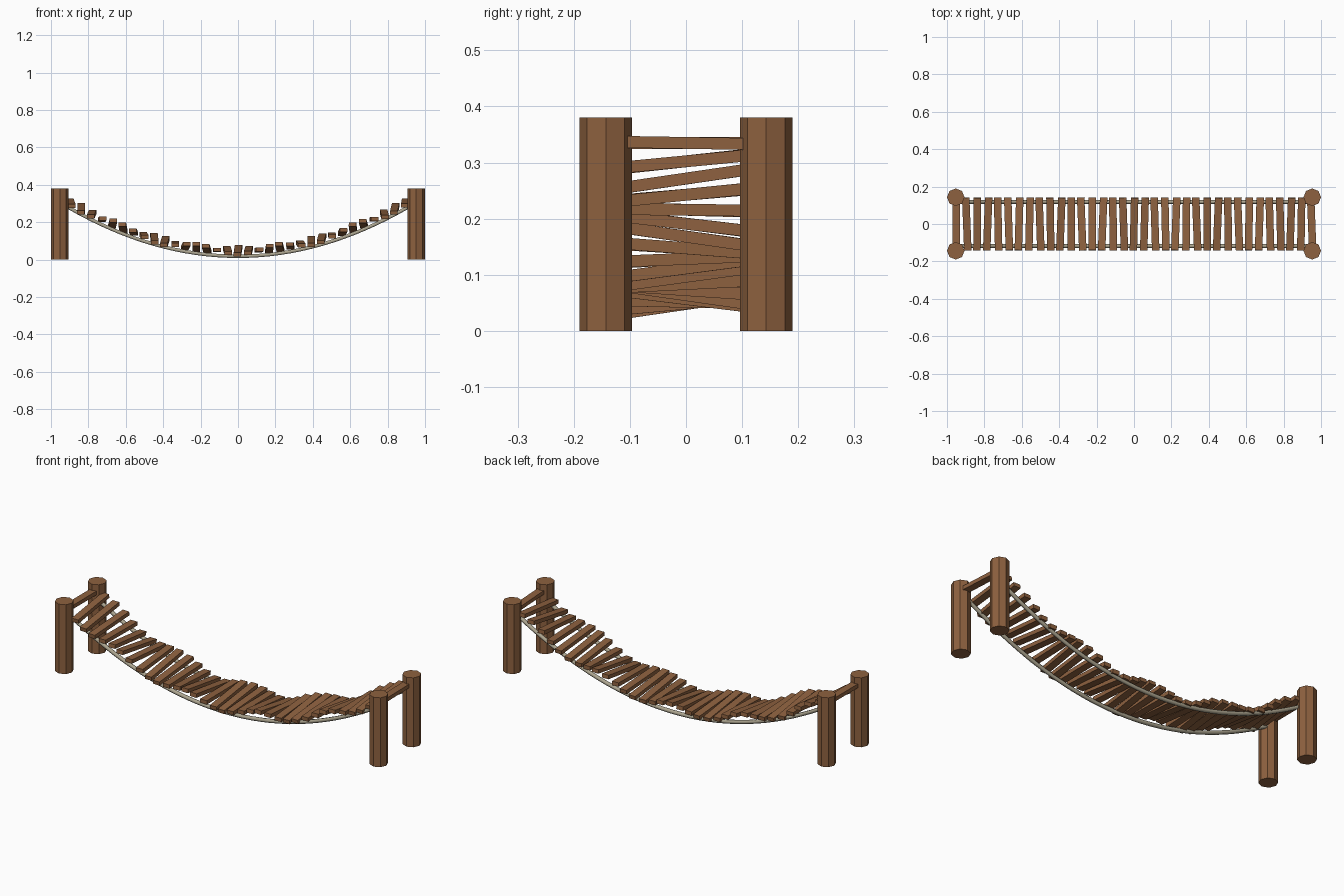
import bpy
from math import sin, pi
from mathutils import Matrix

if "Cube" in bpy.data.objects:
    bpy.data.objects.remove(bpy.data.objects["Cube"])

HALF = 0.953        # post centre in x
SAG = 0.318         # parabola coefficient
COUNT = 35          # number of planks


def material(name, rgb):
    m = bpy.data.materials.new(name)
    m.diffuse_color = (*rgb, 1)
    m.use_nodes = True
    m.node_tree.nodes["Principled BSDF"].inputs["Base Color"].default_value = m.diffuse_color
    return m


wood = material("wood", (0.27, 0.12, 0.05))
fibre = material("rope_fibre", (0.42, 0.38, 0.28))

# Corner posts: octagonal logs
for x, sx in ((-HALF, "left"), (HALF, "right")):
    for y, sy in ((-0.143, "front"), (0.143, "back")):
        bpy.ops.mesh.primitive_cylinder_add(vertices=8, radius=0.047, depth=0.38,
                                            location=(x, y, 0.19))
        post = bpy.context.object
        post.name = f"post_{sy}_{sx}"
        post.data.materials.append(wood)

# Sagging ropes under the deck
for y, side in ((-0.118, "front"), (0.118, "back")):
    curve = bpy.data.curves.new(f"rope_{side}", "CURVE")
    curve.dimensions = "3D"
    curve.bevel_depth = 0.0105
    curve.bevel_resolution = 1
    curve.use_fill_caps = True
    spline = curve.splines.new("POLY")
    n = 34
    spline.points.add(n)
    for i, p in enumerate(spline.points):
        x = -0.95 + 1.9 * i / n
        p.co = (x, y, 0.018 + SAG * x * x, 1)
    curve.materials.append(fibre)
    rope = bpy.data.objects.new(f"rope_{side}", curve)
    bpy.context.collection.objects.link(rope)

# Deck planks: level along the bridge, with a wobbling roll and slight yaw
for i in range(COUNT):
    x = -0.95 + 1.9 * i / (COUNT - 1)
    bpy.ops.mesh.primitive_cube_add(size=1)
    plank = bpy.context.object
    plank.name = f"plank_{i + 1:02d}"
    plank.data.transform(Matrix.Diagonal((0.04, 0.284, 0.021, 1)))
    plank.location = (x, 0, 0.048 + SAG * x * x)
    plank.rotation_euler = (0.145 * sin(0.835 * i), 0, 0.04 * sin(1.7 * i))
    plank.data.materials.append(wood)
